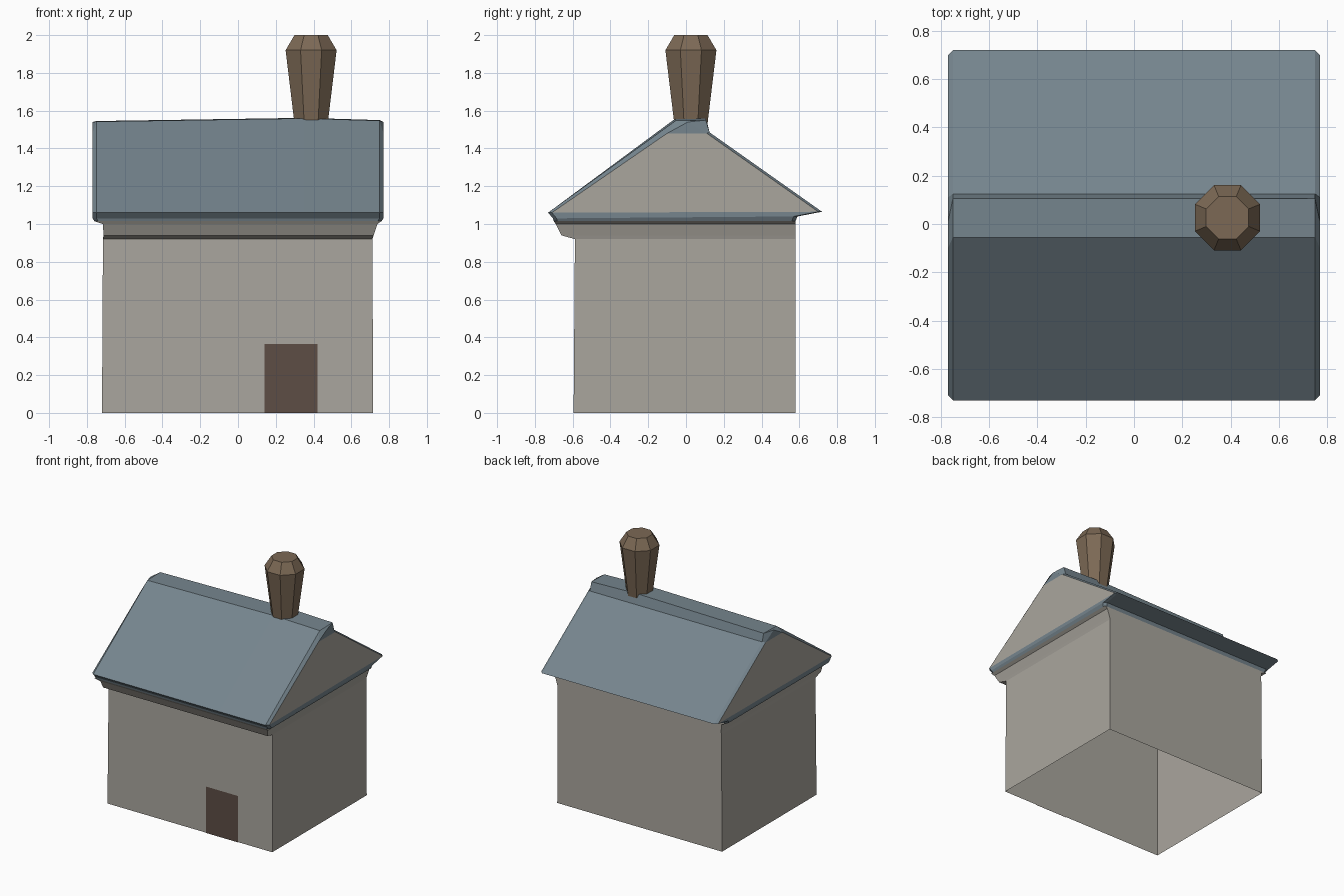
import bpy
import math

if "Cube" in bpy.data.objects:
    bpy.data.objects.remove(bpy.data.objects["Cube"])


def material(name, rgb):
    m = bpy.data.materials.new(name)
    m.diffuse_color = (*rgb, 1)
    m.use_nodes = True
    m.node_tree.nodes["Principled BSDF"].inputs["Base Color"].default_value = m.diffuse_color
    return m


STONE = material("stone", (0.40, 0.38, 0.34))
SLATE = material("slate", (0.18, 0.235, 0.27))
CLAY = material("clay", (0.20, 0.14, 0.09))
WOOD = material("wood", (0.11, 0.075, 0.06))


def make(name, verts, faces, mats, slots=None):
    me = bpy.data.meshes.new(name)
    me.from_pydata(verts, [], faces)
    for m in mats:
        me.materials.append(m)
    if slots:
        me.polygons.foreach_set("material_index", slots)
    ob = bpy.data.objects.new(name, me)
    bpy.context.collection.objects.link(ob)
    return ob


def loft(rings, closed=True):
    """Join rings of equal length with quads."""
    n = len(rings[0])
    faces = []
    for r in range(len(rings) - 1):
        for i in range(n if closed else n - 1):
            a, b = r * n + i, r * n + (i + 1) % n
            faces.append((a, b, b + n, a + n))
    return [v for ring in rings for v in ring], faces


def rect(x0, x1, y0, y1, z):
    return [(x0, y0, z), (x1, y0, z), (x1, y1, z), (x0, y1, z)]


# Walls: open box without a floor
walls = [rect(-.72, .715, -.595, .58, 0), rect(-.715, .712, -.588, .58, .92)]
make("walls", *loft(walls), [STONE])

# Cornice stepping out below the roof
cornice = [walls[1], rect(-.712, .718, -.66, .58, .94),
           rect(-.715, .738, -.69, .58, 1.0), rect(-.76, .76, -.70, .58, 1.015)]
make("cornice", *loft(cornice), [STONE])

# Eaves: corners clipped to match the roof ends
def eave_ring(x, y0, y1, z0, z1, c=.02):
    return [(-x + c, y0, z0), (x - c, y0, z0), (x, y0 + c, z0), (x, y1 - c, z1),
            (x - c, y1, z1), (-x + c, y1, z1), (-x, y1 - c, z1), (-x, y0 + c, z0)]


eaves = [eave_ring(.76, -.70, .58, 1.015, 1.015),
         eave_ring(.77, -.705, .59, 1.03, 1.04),
         eave_ring(.77, -.73, .72, 1.06, 1.065)]
make("eaves", *loft(eaves), [SLATE])

# Roof: ridge section with clipped ends and stone gables
def section(x, top):
    return [(x, -.73, 1.06), (x, -.055, top - .003), (x, .105, top),
            (x, .125, 1.485), (x, .72, 1.065)]


def gable_end(x):
    return [(x, -.71, 1.06), (x, -.10, 1.48), (x, .01, 1.54),
            (x, .11, 1.48), (x, .70, 1.065)]


roof_verts, roof_faces = loft([gable_end(-.77), section(-.75, 1.545),
                               section(.35, 1.562), section(.75, 1.55),
                               gable_end(.77)], closed=False)
slots = [0] * len(roof_faces)
roof_faces += [(1, 2, 3), (23, 22, 21), (0, 1, 3, 4), (24, 23, 21, 20)]
roof = make("roof", roof_verts, [f[::-1] for f in roof_faces], [SLATE, STONE],
            slots + [0, 0, 1, 1])

# Chimney: flared octagonal pot
def octagon(apothem, z):
    r = apothem / math.cos(math.pi / 8)
    return [(.387 + r * math.cos((i + .5) * math.pi / 4),
             .026 + r * math.sin((i + .5) * math.pi / 4), z) for i in range(8)]


pot_verts, pot_faces = loft([octagon(.088, 1.53), octagon(.092, 1.565),
                             octagon(.135, 1.92), octagon(.088, 2.0)])
make("chimney", pot_verts, pot_faces + [tuple(range(24, 32))], [CLAY])

# Door panel on the front
door = [(.14, -.599, 0), (.42, -.599, 0), (.42, -.599, .365), (.14, -.599, .365)]
make("door", door, [(0, 1, 2, 3)], [WOOD])
